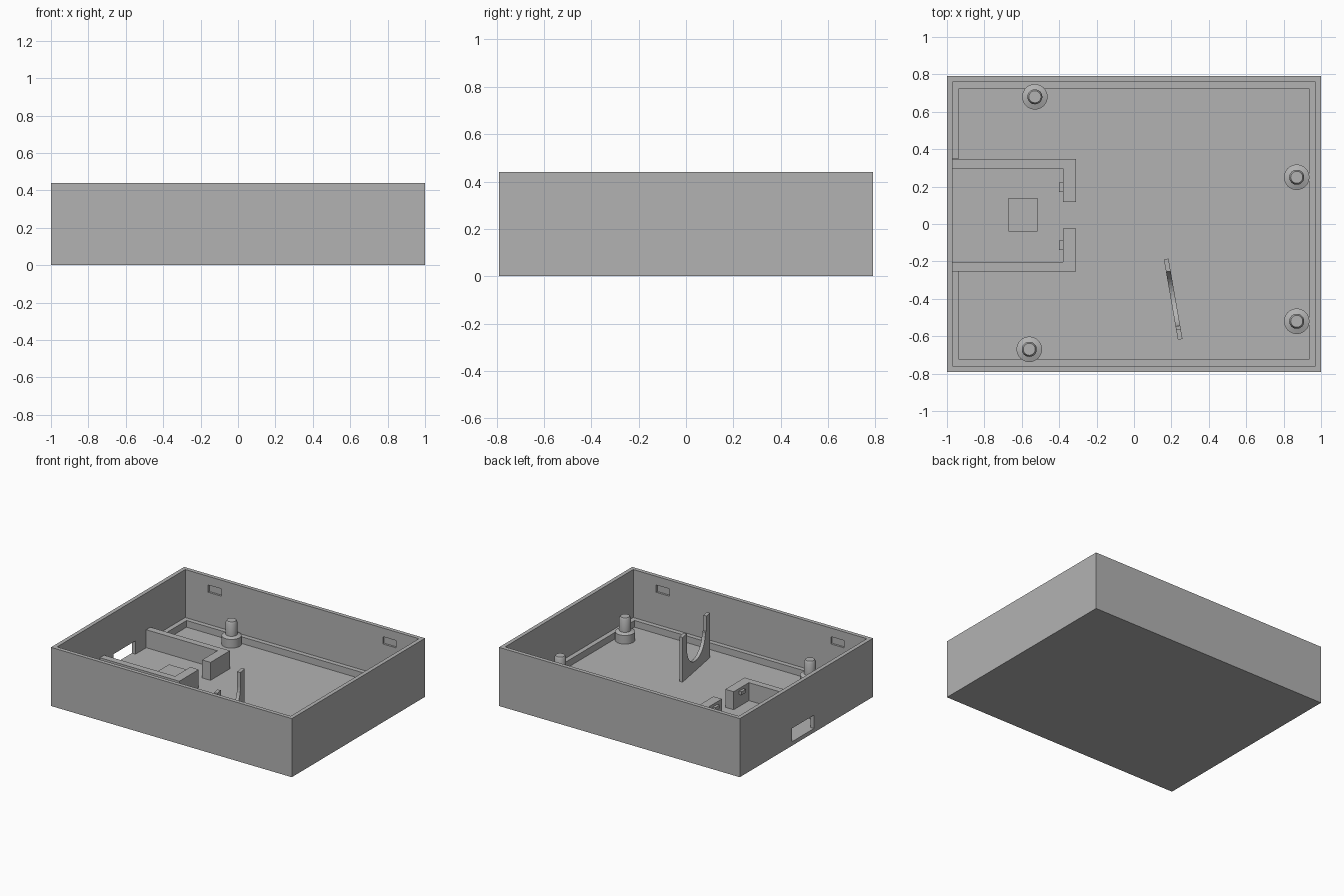
import bpy, bmesh, math
from mathutils import Matrix, Vector

cube = bpy.data.objects.get("Cube")
if cube:
    bpy.data.objects.remove(cube, do_unlink=True)

grey = bpy.data.materials.new("matte grey")
grey.use_nodes = True
COLOR = (0.45, 0.45, 0.45, 1)
grey.diffuse_color = COLOR
grey.node_tree.nodes["Principled BSDF"].inputs["Base Color"].default_value = COLOR

HX, HY, TOP, WALL, FLOOR = 1.0, 0.79, 0.44, 0.03, 0.03


def finish(name, bm):
    bmesh.ops.recalc_face_normals(bm, faces=bm.faces)
    mesh = bpy.data.meshes.new(name)
    bm.to_mesh(mesh)
    bm.free()
    mesh.materials.append(grey)
    obj = bpy.data.objects.new(name, mesh)
    bpy.context.collection.objects.link(obj)
    return obj


def box(name, x, y, z):
    bm = bmesh.new()
    size = Matrix.Diagonal((x[1] - x[0], y[1] - y[0], z[1] - z[0], 1))
    mid = Matrix.Translation((sum(x) / 2, sum(y) / 2, sum(z) / 2))
    bmesh.ops.create_cube(bm, size=1, matrix=mid @ size)
    return finish(name, bm)


def prism(name, outline, depth, matrix):
    """Extrude a 2D outline and place it with a matrix."""
    bm = bmesh.new()
    face = bm.faces.new([bm.verts.new((u, v, 0)) for u, v in outline])
    out = bmesh.ops.extrude_face_region(bm, geom=[face])
    verts = [g for g in out["geom"] if isinstance(g, bmesh.types.BMVert)]
    bmesh.ops.translate(bm, verts=verts, vec=(0, 0, depth))
    bm.transform(matrix)
    return finish(name, bm)


def cut(target, cutter):
    cutter.hide_render = True
    cutter.hide_viewport = True
    mod = target.modifiers.new(cutter.name, "BOOLEAN")
    mod.operation, mod.solver, mod.object = "DIFFERENCE", "EXACT", cutter


def lathe(name, profile, x, y, steps=32):
    bm = bmesh.new()
    verts = [bm.verts.new((r, 0, z)) for r, z in profile]
    edges = [bm.edges.new(pair) for pair in zip(verts, verts[1:])]
    bmesh.ops.spin(bm, geom=verts + edges, axis=(0, 0, 1), cent=(0, 0, 0),
                   angle=math.tau, steps=steps, use_duplicate=False)
    bmesh.ops.remove_doubles(bm, verts=bm.verts, dist=0.0005)
    bm.transform(Matrix.Translation((x, y, 0)))
    obj = finish(name, bm)
    bpy.ops.object.select_all(action="DESELECT")
    obj.select_set(True)
    bpy.context.view_layer.objects.active = obj
    bpy.ops.object.shade_smooth_by_angle(angle=math.radians(30))
    return obj


# Open tray with a port opening and four latch pockets
IX, IY = HX - WALL, HY - WALL
tray = box("tray", (-HX, HX), (-HY, HY), (0, TOP))
cut(tray, box("tray_cavity", (-IX, IX), (-IY, IY), (FLOOR, TOP + 0.1)))
cut(tray, box("port_opening", (-HX - 0.1, -IX + 0.02), (-0.09, 0.17), (FLOOR, 0.13)))
for sx in (-1, 1):
    for sy in (-1, 1):
        cut(tray, box("latch_pocket", (sx * 0.725 - 0.055, sx * 0.725 + 0.055),
                      sorted((sy * (IY - 0.02), sy * (IY + 0.015))), (0.32, 0.375)))

# Low ledge around the floor, interrupted by the board holder
LEDGE, LW = (FLOOR, 0.08), 0.035
box("back_ledge", (-IX, IX), (IY - LW, IY), LEDGE)
box("front_ledge", (-IX, IX), (-IY, LW - IY), LEDGE)
box("left_ledge", (IX - LW, IX), (LW - IY, IY - LW), LEDGE)
box("right_ledge_back", (-IX, LW - IX), (0.35, IY - LW), LEDGE)
box("right_ledge_front", (-IX, LW - IX), (LW - IY, -0.25), LEDGE)

# Board holder: two L-shaped walls, each with a small clip, and a pad
for name, s in (("back", 1), ("front", -1)):
    outline = [(-IX, 0.30), (-0.31, 0.30), (-0.31, 0.07),
               (-0.38, 0.07), (-0.38, 0.25), (-IX, 0.25)]
    prism(name + "_holder_wall", [(x, 0.047 + s * y) for x, y in outline],
          0.135, Matrix.Translation((0, 0, FLOOR)))
    mid = 0.042 + s * 0.155
    box(name + "_holder_clip", (-0.4, -0.38), (mid - 0.025, mid + 0.025), (0.12, 0.145))
box("holder_pad", (-0.67, -0.515), (-0.04, 0.14), (FLOOR, 0.045))

# Locating posts on stepped bases
POST = [(0, FLOOR), (0.068, FLOOR), (0.068, 0.095), (0.04, 0.105),
        (0.04, 0.195), (0.032, 0.21), (0, 0.21)]
for x, y in ((-0.53, 0.68), (0.87, 0.25), (0.87, -0.52), (-0.56, -0.67)):
    lathe("locating_post", POST, x, y)

# Slanted cradle with a round-bottomed notch
start, end = Vector((0.172, -0.187, 0)), Vector((0.247, -0.617, 0))
along = (end - start).normalized()
side = along.cross(Vector((0, 0, 1)))
length = (end - start).length
mid, radius, axis_z = 0.216, 0.148, 0.25
arc = [(mid - radius * math.cos(a), axis_z - radius * math.sin(a))
       for a in (math.pi * i / 24 for i in range(25))]
outline = ([(0, FLOOR), (0, 0.365), (mid - radius, 0.365)] + arc
           + [(mid + radius + 0.018, axis_z), (mid + radius + 0.018, 0.365),
              (length, 0.365), (length, FLOOR)])
place = Matrix((along, (0, 0, 1), side)).transposed().to_4x4()
place.translation = start - side * 0.0125
prism("cradle", outline, 0.025, place)
